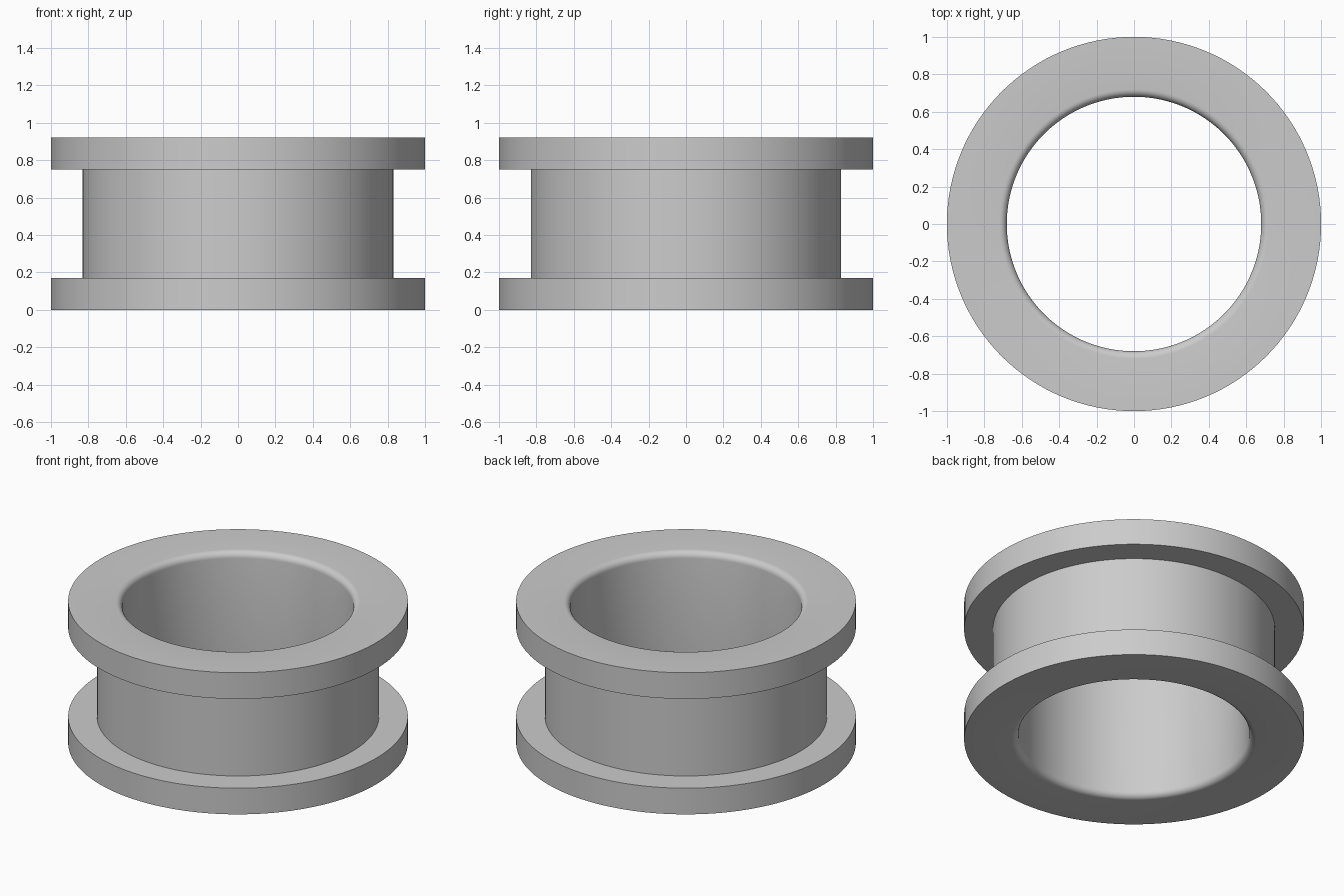
import bpy
import bmesh
from math import sin, cos, pi, radians

cube = bpy.data.objects.get("Cube")
if cube:
    bpy.data.objects.remove(cube, do_unlink=True)

# Main dimensions
HEIGHT, FLANGE = 0.92, 0.17
R_OUTER, R_WAIST, R_BORE = 1.0, 0.83, 0.68
FILLET, STEPS, SEGMENTS = 0.04, 6, 128

grey = bpy.data.materials.new("plain grey")
grey.use_nodes = True
colour = (0.6, 0.6, 0.6, 1)
grey.diffuse_color = colour
grey.node_tree.nodes["Principled BSDF"].inputs["Base Color"].default_value = colour

# Lower half of the cross-section: rounded bore edge, flange, waist
arc = [pi / 2 * i / STEPS for i in range(STEPS + 1)]
lower = [(R_BORE + FILLET * (1 - cos(a)), FILLET * (1 - sin(a))) for a in arc]
lower += [(R_OUTER, 0), (R_OUTER, FLANGE), (R_WAIST, FLANGE)]
profile = lower + [(r, HEIGHT - z) for r, z in reversed(lower)]

# Sweep the closed cross-section around the vertical axis
bm = bmesh.new()
rings = []
for s in range(SEGMENTS):
    t = 2 * pi * s / SEGMENTS
    rings.append([bm.verts.new((r * cos(t), r * sin(t), z)) for r, z in profile])
n = len(profile)
for s in range(SEGMENTS):
    a, b = rings[s], rings[(s + 1) % SEGMENTS]
    for i in range(n):
        j = (i + 1) % n
        bm.faces.new((a[i], b[i], b[j], a[j]))
bmesh.ops.recalc_face_normals(bm, faces=bm.faces)

mesh = bpy.data.meshes.new("flanged_ring")
bm.to_mesh(mesh)
bm.free()
mesh.materials.append(grey)
ring = bpy.data.objects.new("flanged_ring", mesh)
bpy.context.collection.objects.link(ring)

# Smooth round walls, sharp flange corners
bpy.ops.object.select_all(action="DESELECT")
ring.select_set(True)
bpy.context.view_layer.objects.active = ring
bpy.ops.object.shade_smooth_by_angle(angle=radians(30))
